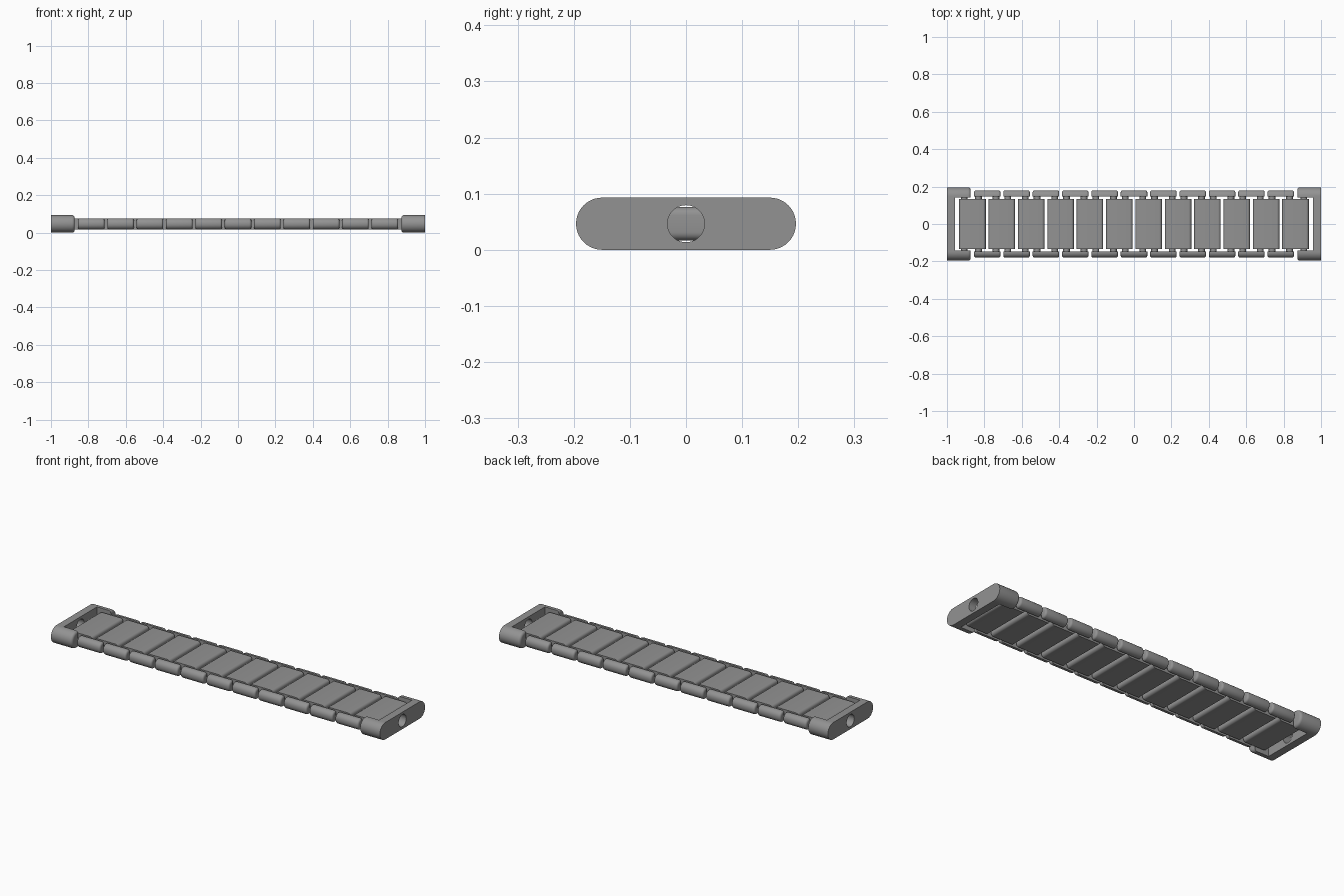
import bpy, bmesh, math
from mathutils import Vector, Matrix

if "Cube" in bpy.data.objects:
    bpy.data.objects.remove(bpy.data.objects["Cube"])

PITCH = 0.157      # spacing of the links
ZC = 0.0465        # mid height
HALF_H = 0.030     # half height of plates and side links

metal = bpy.data.materials.new("grey_metal")
metal.diffuse_color = (0.29, 0.29, 0.29, 1)
metal.use_nodes = True
metal.node_tree.nodes["Principled BSDF"].inputs["Base Color"].default_value = metal.diffuse_color


def arc(cx, cz, r, a0, a1, n):
    return [(cx + r * math.cos(math.radians(a0 + (a1 - a0) * i / n)),
             cz + r * math.sin(math.radians(a0 + (a1 - a0) * i / n)))
            for i in range(n + 1)]


def prism(bm, profile, axis, start, end):
    """Extrude a closed profile (u, z) along x (u = y) or along y (u = x)."""
    def pt(u, z, t):
        return (t, u, z) if axis == 'x' else (u, t, z)
    verts = [bm.verts.new(pt(u, z, start)) for u, z in profile]
    face = bm.faces.new(verts)
    ext = bmesh.ops.extrude_face_region(bm, geom=[face])
    moved = [g for g in ext["geom"] if isinstance(g, bmesh.types.BMVert)]
    d = (end - start, 0, 0) if axis == 'x' else (0, end - start, 0)
    bmesh.ops.translate(bm, verts=moved, vec=Vector(d))
    bmesh.ops.recalc_face_normals(bm, faces=bm.faces[:])


def finish(name, bm, smooth=True):
    mesh = bpy.data.meshes.new(name)
    bm.to_mesh(mesh)
    bm.free()
    mesh.materials.append(metal)
    ob = bpy.data.objects.new(name, mesh)
    bpy.context.collection.objects.link(ob)
    if smooth:
        smooth_object(ob)
    return ob


def smooth_object(ob):
    bpy.ops.object.select_all(action='DESELECT')
    ob.select_set(True)
    bpy.context.view_layer.objects.active = ob
    bpy.ops.object.shade_smooth_by_angle(angle=math.radians(35))


def round_ends(bm, xs, offset, keep_y=None):
    """Round the rim at the given x ends, leaving edges on y = keep_y sharp."""
    def on_inner(e):
        return keep_y is not None and all(abs(v.co.y - keep_y) < 1e-5 for v in e.verts)
    rim = [e for e in bm.edges
           if any(all(abs(v.co.x - x) < 1e-5 for v in e.verts) for x in xs)
           and not on_inner(e)]
    bmesh.ops.bevel(bm, geom=rim, offset=offset, offset_type='OFFSET',
                    segments=4, profile=0.5, affect='EDGES', clamp_overlap=True)


def pin(name, x, y0, y1, r=0.018):
    bm = bmesh.new()
    prism(bm, arc(x, ZC, r, 0, 345, 23), 'y', y0, y1)
    return finish(name, bm)


# Centre plates: slabs with rounded long edges
HALF_W, FILLET = 0.071, 0.015
for k in range(12):
    x = (k - 5.5) * PITCH
    a, b = HALF_W - FILLET, HALF_H - FILLET
    prof = (arc(x + a, ZC + b, FILLET, 0, 90, 6) + arc(x - a, ZC + b, FILLET, 90, 180, 6)
            + arc(x - a, ZC - b, FILLET, 180, 270, 6) + arc(x + a, ZC - b, FILLET, 270, 360, 6))
    bm = bmesh.new()
    prism(bm, prof, 'y', -0.134, 0.134)
    finish("centre_plate", bm)

# Side links: half-round bars with softened ends, pinned to two plates each
for k in range(11):
    x = (k - 5) * PITCH
    for s in (-1, 1):
        r = 0.028
        prof = ([(0.147, ZC - HALF_H)] + arc(0.180 - r, ZC - HALF_H + r, r, -90, 0, 8)
                + arc(0.180 - r, ZC + HALF_H - r, r, 0, 90, 8) + [(0.147, ZC + HALF_H)])
        bm = bmesh.new()
        prism(bm, [(s * u, z) for u, z in prof], 'x', x - 0.071, x + 0.071)
        round_ends(bm, (x - 0.071, x + 0.071), 0.011, keep_y=s * 0.147)
        finish("side_link", bm)
        for dx in (-0.047, 0.047):
            pin("link_pin", x + dx, s * 0.128, s * 0.152)

# End brackets: stadium blocks cut to a U, with a round hole in the wall
for s in (-1, 1):
    R = 0.0465
    prof = arc(0.196 - R, ZC, R, -90, 90, 20) + arc(-0.196 + R, ZC, R, 90, 270, 20)
    bm = bmesh.new()
    prism(bm, prof, 'x', s * 0.873, s * 1.0)
    round_ends(bm, (s * 0.873,), 0.014)
    bracket = finish("end_bracket", bm, smooth=False)

    bm = bmesh.new()
    bmesh.ops.create_cube(bm, size=1, matrix=Matrix.Translation((s * 0.858, 0, ZC))
                          @ Matrix.Diagonal((0.2, 0.286, 0.3, 1)))
    slot = finish("slot_cutter", bm, smooth=False)
    bm = bmesh.new()
    prism(bm, arc(0, ZC, 0.033, 0, 352.5, 47), 'x', s * 0.93, s * 1.05)
    hole = finish("hole_cutter", bm, smooth=False)

    for cutter in (slot, hole):
        cutter.hide_render = True
        bpy.ops.object.select_all(action='DESELECT')
        bracket.select_set(True)
        bpy.context.view_layer.objects.active = bracket
        mod = bracket.modifiers.new("cut", 'BOOLEAN')
        mod.operation, mod.solver, mod.object = 'DIFFERENCE', 'EXACT', cutter
        bpy.ops.object.modifier_apply(modifier=mod.name)
        bpy.data.objects.remove(cutter)
    smooth_object(bracket)

    # Pins joining the bracket arms to the outer plate
    for t in (-1, 1):
        pin("bracket_pin", s * 0.908, t * 0.128, t * 0.150)
